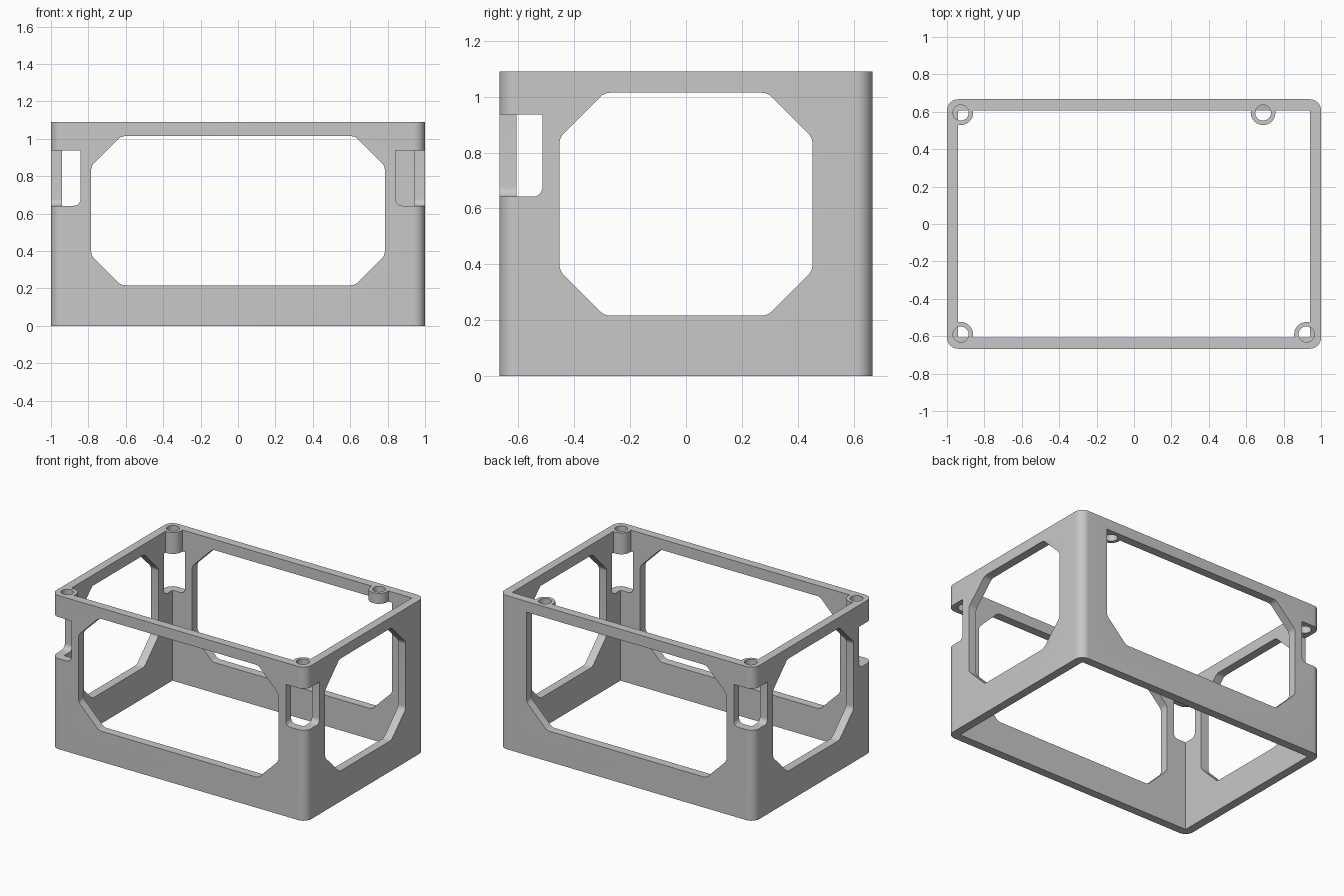
import bpy, bmesh, math
from mathutils import Vector

cube = bpy.data.objects.get("Cube")
if cube:
    bpy.data.objects.remove(cube, do_unlink=True)

W, D, H, T = 1.0, 0.667, 1.09, 0.06   # half width, half depth, height, wall

GREY = (0.578, 0.578, 0.578, 1)
grey = bpy.data.materials.new("plain grey")
grey.use_nodes = True
grey.diffuse_color = GREY
grey.node_tree.nodes["Principled BSDF"].inputs["Base Color"].default_value = GREY


def fillet(corners, steps=6):
    """Outline from (x, y, radius) corners, with arcs at rounded ones."""
    out = []
    for i, (x, y, r) in enumerate(corners):
        p = Vector((x, y))
        if not r:
            out.append(p)
            continue
        a = (Vector(corners[i - 1][:2]) - p).normalized()
        b = (Vector(corners[(i + 1) % len(corners)][:2]) - p).normalized()
        half = a.angle(b) / 2
        centre = p + (a + b).normalized() * r / math.sin(half)
        start = p + a * r / math.tan(half) - centre
        end = p + b * r / math.tan(half) - centre
        out += [centre + start.lerp(end, k / steps).normalized() * r
                for k in range(steps + 1)]
    return out


def prism(name, outline, axis, lo, hi):
    """Extrude an outline along x, y or z."""
    place = {"x": lambda p, t: (t, p[0], p[1]),
             "y": lambda p, t: (p[0], t, p[1]),
             "z": lambda p, t: (p[0], p[1], t)}[axis]
    bm = bmesh.new()
    low = [bm.verts.new(place(p, lo)) for p in outline]
    high = [bm.verts.new(place(p, hi)) for p in outline]
    bm.faces.new(low)
    bm.faces.new(high)
    for i in range(len(low)):
        bm.faces.new((low[i - 1], low[i], high[i], high[i - 1]))
    bmesh.ops.recalc_face_normals(bm, faces=bm.faces)
    mesh = bpy.data.meshes.new(name)
    bm.to_mesh(mesh)
    bm.free()
    mesh.materials.append(grey)
    obj = bpy.data.objects.new(name, mesh)
    bpy.context.collection.objects.link(obj)
    return obj


def circle(x, y, r, n=32):
    return [(x + r * math.cos(math.tau * i / n), y + r * math.sin(math.tau * i / n))
            for i in range(n)]


def combine(tool, operation="DIFFERENCE"):
    """Apply a boolean to the frame and drop the tool."""
    tool.hide_render = True
    mod = frame.modifiers.new("combine", "BOOLEAN")
    mod.operation, mod.solver, mod.object = operation, "EXACT", tool
    bpy.context.view_layer.update()
    deps = bpy.context.evaluated_depsgraph_get()
    mesh = bpy.data.meshes.new_from_object(frame.evaluated_get(deps))
    frame.modifiers.clear()
    frame.data = mesh
    bpy.data.objects.remove(tool, do_unlink=True)


def window(half, square=False):
    """Chamfered opening, optionally with one square upper corner."""
    lo, hi, c, r = 0.217, 1.014, 0.16, 0.05
    pts = [(-half + c, lo, r), (half - c, lo, r), (half, lo + c, r)]
    pts += [(half, hi, 0)] if square else [(half, hi - c, r), (half - c, hi, r)]
    pts += [(-half + c, hi, r), (-half, hi - c, r), (-half, lo + c, r)]
    return fillet(pts)


# Open rectangular frame with rounded outer corners
R = 0.06
frame = prism("enclosure_frame",
              fillet([(-W, -D, R), (W, -D, R), (W, D, R), (-W, D, R)], 8), "z", 0, H)
a, b = W - T, D - T
combine(prism("cavity", [(-a, -b), (a, -b), (a, b), (-a, b)], "z", -0.1, H + 0.1))

# Side windows
combine(prism("front_window", window(0.785), "y", -D - 0.1, -D + 0.1))
combine(prism("back_window", window(0.785, True), "y", D - 0.1, D + 0.1))
for s in (-1, 1):
    combine(prism("side_window", window(0.452), "x", s * W - 0.1, s * W + 0.1))


# Notches at three corners, below the screw bosses
def notch(sign, inner, outer):
    z0, z1 = 0.642, 0.937
    return fillet([(sign * inner, z0, 0.035), (sign * outer, z0, 0),
                   (sign * outer, z1, 0), (sign * inner, z1, 0)])


for sx, sy in ((-1, -1), (1, -1), (-1, 1)):
    combine(prism("notch_long", notch(sx, 0.842, 1.1), "y", sy * (b - 0.005), sy * (D + 0.1)))
    combine(prism("notch_short", notch(sy, 0.513, 0.8), "x", sx * (a - 0.005), sx * (W + 0.1)))

# Screw bosses, then their holes
bosses = [(-0.926, -0.59, 0.938), (0.922, -0.59, 0.938),
          (-0.926, 0.595, 0.938), (0.69, 0.595, 1.016)]
for x, y, z in bosses:
    combine(prism("screw_boss", circle(x, y, 0.066), "z", z, H), "UNION")
for x, y, z in bosses:
    combine(prism("screw_hole", circle(x, y, 0.042), "z", z - 0.03, H + 0.1))

# Smooth the curved parts and keep the edges sharp
bpy.ops.object.select_all(action="DESELECT")
frame.select_set(True)
bpy.context.view_layer.objects.active = frame
bpy.ops.object.shade_smooth_by_angle(angle=math.radians(25))
